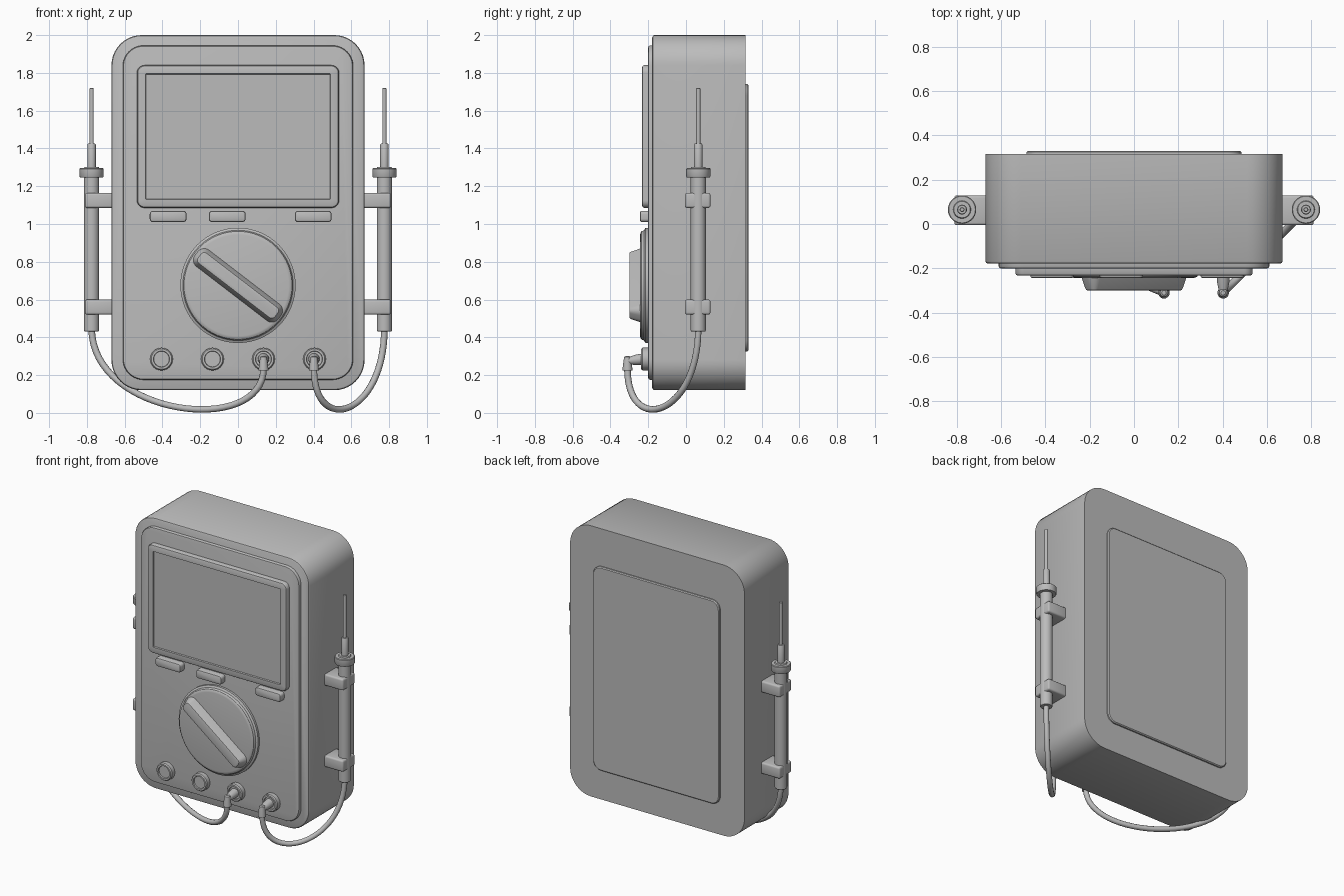
import bpy, bmesh, math
from mathutils import Vector

cube = bpy.data.objects.get("Cube")
if cube:
    bpy.data.objects.remove(cube)

grey = bpy.data.materials.new("plain_grey")
grey.use_nodes = True
grey.diffuse_color = (0.5, 0.5, 0.5, 1)
grey.node_tree.nodes["Principled BSDF"].inputs["Base Color"].default_value = (0.5, 0.5, 0.5, 1)


def finish(name, bm, location=(0, 0, 0), turn=0):
    bmesh.ops.recalc_face_normals(bm, faces=bm.faces)
    mesh = bpy.data.meshes.new(name)
    bm.to_mesh(mesh)
    bm.free()
    mesh.materials.append(grey)
    obj = bpy.data.objects.new(name, mesh)
    bpy.context.collection.objects.link(obj)
    obj.location = location
    obj.rotation_euler.y = turn
    bpy.ops.object.select_all(action="DESELECT")
    obj.select_set(True)
    bpy.context.view_layer.objects.active = obj
    bpy.ops.object.shade_smooth_by_angle(angle=math.radians(32))
    return obj


def loft(bm, loops):
    rings = [[bm.verts.new(p) for p in loop] for loop in loops]
    for a, b in zip(rings, rings[1:]):
        n = len(a)
        for i in range(n):
            bm.faces.new((a[i], a[(i + 1) % n], b[(i + 1) % n], b[i]))
    bm.faces.new(rings[0])
    bm.faces.new(rings[-1])


def panel(name, x, z, w, h, r, layers, turn=0, seg=10):
    """Rounded rectangle facing the front, lofted through (inset, y) layers."""
    loops = []
    for inset, y in layers:
        rad = max(r - inset, 0.004)
        cx, cz = w / 2 - inset - rad, h / 2 - inset - rad
        loop = []
        for q, (sx, sz) in enumerate(((1, 1), (-1, 1), (-1, -1), (1, -1))):
            for i in range(seg + 1):
                a = math.pi / 2 * (q + i / seg)
                loop.append((sx * cx + rad * math.cos(a), y, sz * cz + rad * math.sin(a)))
        loops.append(loop)
    bm = bmesh.new()
    loft(bm, loops)
    bmesh.ops.remove_doubles(bm, verts=bm.verts, dist=1e-5)
    return finish(name, bm, (x, 0, z), turn)


def lathe(name, profile, location, axis=Vector((0, 0, 1)), sides=28):
    """Turned part from (radius, distance along axis) points."""
    rot = axis.to_track_quat("Z", "Y")
    circle = [math.tau * i / sides for i in range(sides)]
    bm = bmesh.new()
    loft(bm, [[rot @ Vector((r * math.cos(a), r * math.sin(a), d)) for a in circle]
              for r, d in profile])
    return finish(name, bm, location)


# Case, front panel and back cover
panel("case", 0, 1.06, 1.34, 1.88, 0.16,
      [(0, 0.315), (0, -0.168), (0.004, -0.175), (0.012, -0.179)])
panel("front_panel", 0, 1.06, 1.22, 1.77, 0.11,
      [(0, -0.17), (0, -0.191), (0.004, -0.198), (0.011, -0.2)])
panel("back_cover", 0, 1.033, 0.97, 1.415, 0.06,
      [(0, 0.31), (0, 0.324), (0.006, 0.33)])

# Display frame with a sunken screen
panel("display_frame", 0, 1.463, 1.07, 0.755, 0.04,
      [(0, -0.19), (0, -0.222), (0.005, -0.23), (0.013, -0.233),
       (0.045, -0.233), (0.048, -0.224), (0.055, -0.224)])

# Push buttons below the display
for i, x in enumerate((-0.37, -0.057, 0.398)):
    panel(f"button_{i + 1}", x, 1.04, 0.195, 0.06, 0.018,
          [(0, -0.19), (0, -0.236), (0.003, -0.241), (0.009, -0.244)], seg=5)

# Rotary selector
lathe("dial", [(0.305, 0.19), (0.305, 0.215), (0.292, 0.222), (0.286, 0.236),
               (0.278, 0.241), (0.268, 0.243)], (0, 0, 0.675), Vector((0, -1, 0)), 64)
panel("dial_grip", 0, 0.675, 0.56, 0.115, 0.045,
      [(0, -0.235), (0.02, -0.292), (0.024, -0.298), (0.032, -0.3)],
      turn=math.radians(37.5), seg=6)

# Input sockets
for i in range(4):
    lathe(f"socket_{i + 1}", [(0.06, 0.19), (0.06, 0.23), (0.054, 0.237), (0.043, 0.237),
                              (0.041, 0.228), (0.036, 0.228)],
          (-0.405 + 0.27 * i, 0, 0.285), Vector((0, -1, 0)), 32)

# Test leads: probe, holders, plug and cable on each side
for side, s, plug_x in (("left", 1, 0.402), ("right", -1, 0.135)):
    px, py = 0.775 * s, 0.065
    lathe(f"{side}_probe", [(0.036, 0.43), (0.04, 0.436), (0.04, 1.247), (0.061, 1.247),
                            (0.064, 1.252), (0.064, 1.292), (0.06, 1.296), (0.04, 1.296),
                            (0.037, 1.303), (0.022, 1.303), (0.022, 1.42), (0.019, 1.425),
                            (0.011, 1.425), (0.011, 1.717), (0.008, 1.72)], (px, py, 0))
    for level, z in (("upper", 1.125), ("lower", 0.56)):
        bm = bmesh.new()
        bmesh.ops.create_cube(bm, size=1)
        bmesh.ops.scale(bm, vec=(0.16, 0.135, 0.08), verts=bm.verts)
        bmesh.ops.bevel(bm, geom=bm.edges[:], offset=0.012, segments=3,
                        profile=0.5, affect="EDGES")
        finish(f"{side}_{level}_holder", bm, (0.73 * s, 0.062, z))
    # Elbow plug
    lathe(f"{side}_plug_stem", [(0.03, 0), (0.028, 0.035), (0.018, 0.085), (0.01, 0.09)],
          (plug_x, -0.226, 0.285), Vector((0, -1, -0.12)), 20)
    lathe(f"{side}_plug_boot", [(0.026, 0), (0.026, 0.01), (0.018, 0.07), (0.01, 0.076)],
          (plug_x, -0.31, 0.225), sides=20)
    # Cable
    start, end = Vector((px, py, 0.45)), Vector((plug_x, -0.31, 0.235))
    curve = bpy.data.curves.new(f"{side}_cable", "CURVE")
    curve.dimensions = "3D"
    curve.bevel_depth = 0.0175
    curve.bevel_resolution = 3
    curve.resolution_u = 32
    curve.use_fill_caps = True
    spline = curve.splines.new("BEZIER")
    spline.bezier_points.add(1)
    for point, co, drop in zip(spline.bezier_points, (start, end), (0.47, 0.363)):
        point.co = co
        point.handle_left_type = point.handle_right_type = "FREE"
        point.handle_left = point.handle_right = co - Vector((0, 0, drop))
    curve.materials.append(grey)
    cable = bpy.data.objects.new(f"{side}_cable", curve)
    bpy.context.collection.objects.link(cable)
